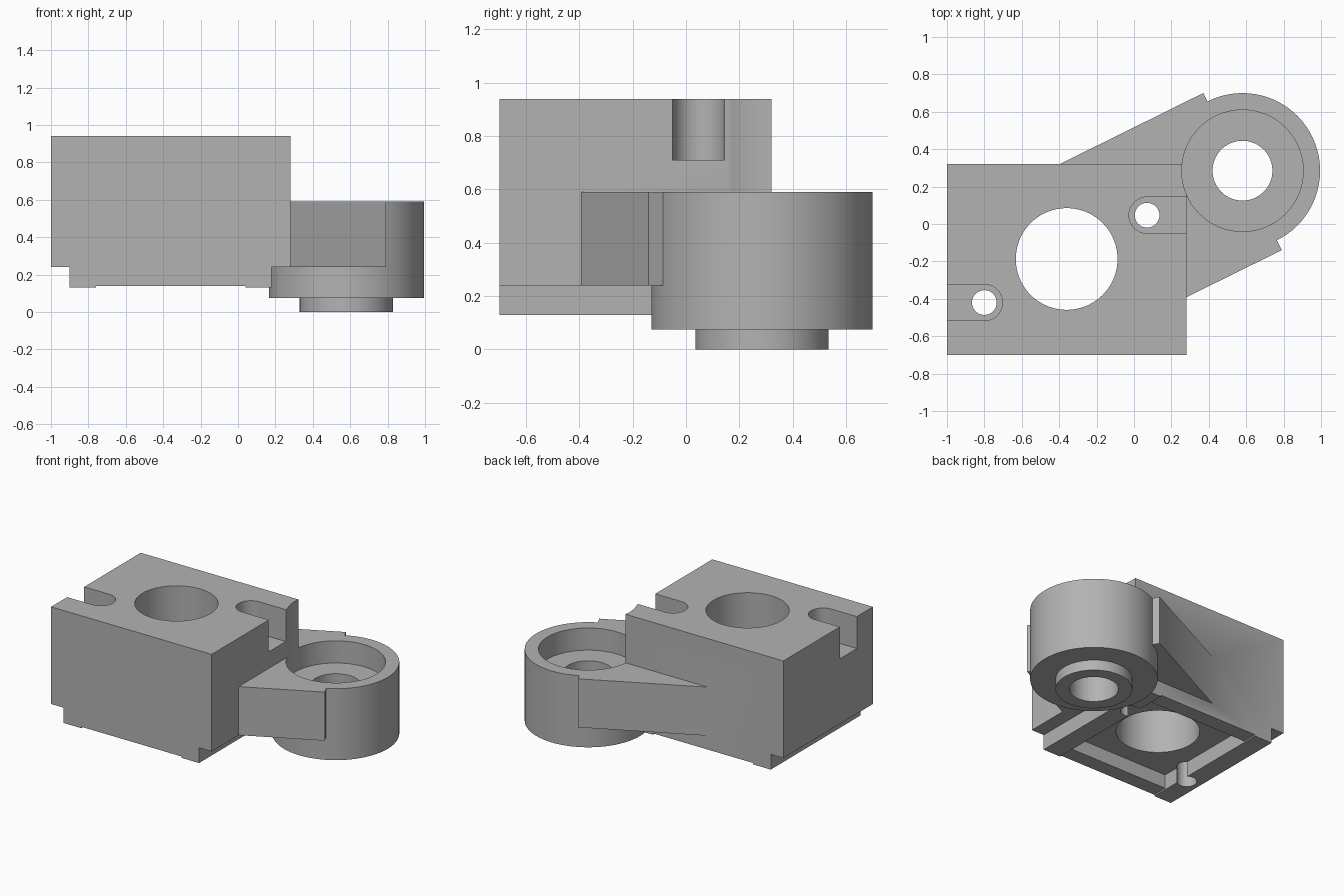
import bpy, bmesh, math
from mathutils import Vector

if "Cube" in bpy.data.objects:
    bpy.data.objects.remove(bpy.data.objects["Cube"])

grey = bpy.data.materials.new("plain grey")
grey.diffuse_color = (0.45, 0.45, 0.45, 1)
grey.use_nodes = True
grey.node_tree.nodes["Principled BSDF"].inputs["Base Color"].default_value = grey.diffuse_color


def prism(name, points, offset):
    """Extrude a closed outline of 3D points along an offset."""
    bm = bmesh.new()
    face = bm.faces.new([bm.verts.new(p) for p in points])
    grown = bmesh.ops.extrude_face_region(bm, geom=[face])["geom"]
    bmesh.ops.translate(bm, vec=Vector(offset),
                        verts=[v for v in grown if isinstance(v, bmesh.types.BMVert)])
    bmesh.ops.recalc_face_normals(bm, faces=bm.faces)
    mesh = bpy.data.meshes.new(name)
    bm.to_mesh(mesh)
    bm.free()
    mesh.materials.append(grey)
    ob = bpy.data.objects.new(name, mesh)
    bpy.context.collection.objects.link(ob)
    return ob


def plan(name, outline, z0, z1):
    return prism(name, [(x, y, z0) for x, y in outline], (0, 0, z1 - z0))


def arc(cx, cy, r, start=0, sweep=360, n=72):
    count = n if sweep == 360 else n + 1
    angles = [math.radians(start + sweep * i / n) for i in range(count)]
    return [(cx + r * math.cos(a), cy + r * math.sin(a)) for a in angles]


def rod(name, cx, cy, r, z0, z1):
    return plan(name, arc(cx, cy, r), z0, z1)


def combine(body, tool, operation):
    mod = body.modifiers.new(tool.name, "BOOLEAN")
    mod.operation = operation
    mod.solver = "EXACT"
    mod.object = tool
    bpy.context.view_layer.objects.active = body
    bpy.ops.object.modifier_apply(modifier=mod.name)
    bpy.data.objects.remove(tool, do_unlink=True)


BX, BY = 0.58, 0.285  # ring centre

# Block with stepped underside and two low rails
profile = [(-1, .24), (-.9, .24), (-.9, .13), (-.76, .13), (-.76, .14), (.04, .14),
           (.04, .13), (.18, .13), (.18, .24), (.28, .24), (.28, .94), (-1, .94)]
body = prism("clamp_bracket", [(x, -.7, z) for x, z in profile], (0, 1.02, 0))

# Underside pocket and main bore
combine(body, plan("pocket", [(-.76, -.59), (.04, -.59), (.04, .21), (-.76, .21)], 0, .24),
        "DIFFERENCE")
combine(body, rod("main_bore", -.36, -.187, .272, 0, 1.2), "DIFFERENCE")

# Bolt slots open to the sides, each with a through hole
for cx, cy, start, end in ((.07, .047, 90, .5), (-.8, -.42, -90, -1.2)):
    slot = arc(cx, cy, .097, start, 180, 32)
    slot += [(end, slot[-1][1]), (end, slot[0][1])]
    combine(body, plan("slot", slot, .71, 1.2), "DIFFERENCE")
    combine(body, rod("bolt_hole", cx, cy, .066, 0, 1.2), "DIFFERENCE")

# Slanted arm, round boss and lower collar
arm = plan("arm", [(-.4, .319), (.37, .70), (.79, -.14), (.279, -.392), (.2, -.3), (.2, .2)],
           .24, .59)
combine(arm, rod("boss", BX, BY, .415, .075, .589999), "UNION")
combine(arm, rod("collar", BX, BY, .25, 0, .2), "UNION")
combine(body, arm, "UNION")

# Counterbore, which also bites the block corner, and its through hole
combine(body, rod("counterbore", BX, BY, .325, .43, 1.2), "DIFFERENCE")
combine(body, rod("ring_hole", BX, BY, .16, -.2, 1.2), "DIFFERENCE")

body.select_set(True)
bpy.context.view_layer.objects.active = body
bpy.ops.object.shade_smooth_by_angle(angle=math.radians(30))
